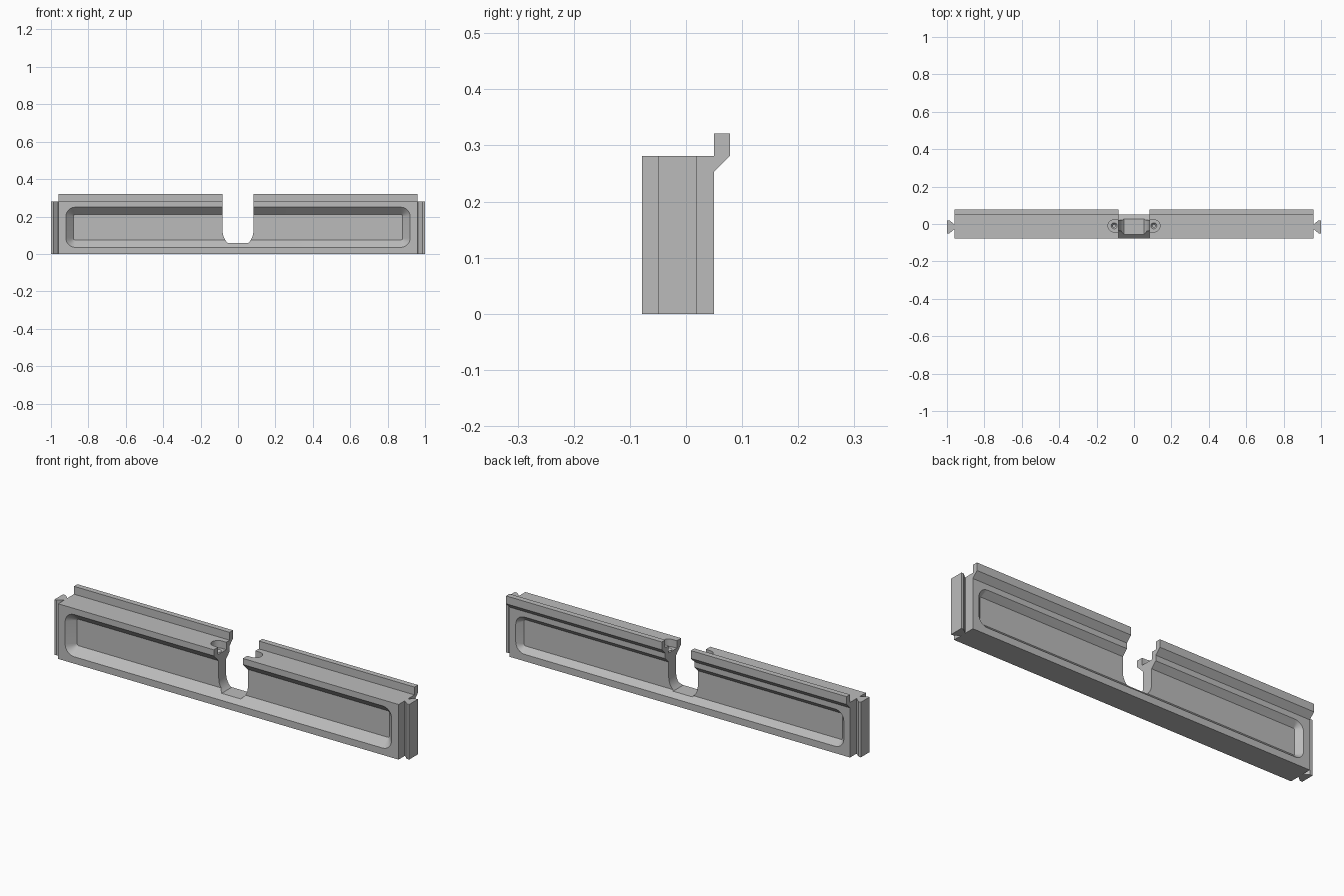
import bpy, bmesh, math

cube = bpy.data.objects.get("Cube")
if cube:
    bpy.data.objects.remove(cube, do_unlink=True)

GREY = (0.5, 0.5, 0.5, 1)
mat = bpy.data.materials.new("matte grey")
mat.use_nodes = True
mat.diffuse_color = GREY
mat.node_tree.nodes["Principled BSDF"].inputs["Base Color"].default_value = GREY


def loft(name, rings):
    """Closed solid through rings of matching points."""
    bm = bmesh.new()
    loops = [[bm.verts.new(p) for p in ring] for ring in rings]
    n = len(loops[0])
    for a, b in zip(loops, loops[1:]):
        for i in range(n):
            j = (i + 1) % n
            bm.faces.new((a[i], a[j], b[j], b[i]))
    bm.faces.new(loops[0])
    bm.faces.new(loops[-1])
    bmesh.ops.recalc_face_normals(bm, faces=bm.faces)
    mesh = bpy.data.meshes.new(name)
    bm.to_mesh(mesh)
    bm.free()
    mesh.materials.append(mat)
    obj = bpy.data.objects.new(name, mesh)
    bpy.context.collection.objects.link(obj)
    return obj


def combine(target, tool, operation):
    """Apply a boolean and discard the tool."""
    mod = target.modifiers.new(operation, 'BOOLEAN')
    mod.object, mod.operation, mod.solver = tool, operation, 'EXACT'
    bpy.context.view_layer.objects.active = target
    bpy.ops.object.modifier_apply(modifier=mod.name)
    bpy.data.objects.remove(tool, do_unlink=True)


def arc(cx, cy, r, start, end, steps):
    angles = [math.radians(start + (end - start) * i / steps) for i in range(steps + 1)]
    return [(cx + r * math.cos(a), cy + r * math.sin(a)) for a in angles]


def rounded_rect(half_x, z0, z1, r, y):
    pts = []
    corners = [(half_x - r, z1 - r), (r - half_x, z1 - r), (r - half_x, z0 + r), (half_x - r, z0 + r)]
    for k, (cx, cz) in enumerate(corners):
        pts += arc(cx, cz, r, k * 90, k * 90 + 90, 8)
    return [(x, y, z) for x, z in pts]


# Rail body with raised back lip
FRONT, BACK, TOP = -0.078, 0.05, 0.281
profile = [(FRONT, 0), (BACK, 0), (BACK, 0.253), (-FRONT, 0.281), (-FRONT, 0.321),
           (BACK, 0.321), (BACK, TOP), (FRONT, TOP)]
rail = loft("panel_rail", [[(x, y, z) for y, z in profile] for x in (-0.96, 0.96)])

# Dovetail tongues on both ends
MID = -0.015
for s in (-1, 1):
    half = [(0.95, 0.014), (0.962, 0.014), (0.987, 0.035), (1.0, 0.035)]
    outline = [(s * x, MID + w) for x, w in half] + [(s * x, MID - w) for x, w in reversed(half)]
    tongue = loft("end_tongue", [[(x, y, z) for x, y in outline] for z in (0, TOP)])
    combine(rail, tongue, 'UNION')

# Bevelled recessed panels: face y, inward direction, depth, half width, bottom, top
for y, d, depth, hx, z0, z1 in ((FRONT, 1, 0.04, 0.92, 0.035, 0.25),
                               (BACK, -1, 0.028, 0.925, 0.035, 0.225)):
    outer = dict(half_x=hx, z0=z0, z1=z1, r=0.05)
    inner = rounded_rect(hx - depth, z0 + depth, z1 - depth, 0.008, y + d * depth)
    tool = loft("recess", [rounded_rect(y=y - d * 0.02, **outer), rounded_rect(y=y, **outer), inner])
    combine(rail, tool, 'DIFFERENCE')

# Central slot with rounded sides and a flat floor
W, FLOOR, SPRING = 0.082, 0.058, 0.12
a = math.degrees(math.asin((SPRING - FLOOR) / W))
slot = [(W, 0.4), (-W, 0.4)] + arc(0, SPRING, W, 180, 180 + a, 10) + arc(0, SPRING, W, 360 - a, 360, 10)
combine(rail, loft("slot", [[(x, y, z) for x, z in slot] for y in (-0.2, 0.2)]), 'DIFFERENCE')

# Screw pockets beside the slot, each with a tapered hole
for s in (-1, 1):
    r = 0.033
    shape = [(0.05, MID + 0.005 - r)] + arc(0.106, MID + 0.005, r, -90, 90, 12) + [(0.05, MID + 0.005 + r)]
    pocket = loft("pocket", [[(s * x, y, z) for x, y in shape] for z in (0.243, 0.3)])
    combine(rail, pocket, 'DIFFERENCE')
    rings = [[(x, y, z) for x, y in arc(s * 0.106, MID + 0.005, hr, 0, 345, 23)]
             for hr, z in ((0.007, 0.2), (0.007, 0.232), (0.016, 0.243), (0.016, 0.26))]
    combine(rail, loft("screw_hole", rings), 'DIFFERENCE')

# Smooth the curved corners only
bpy.ops.object.select_all(action='DESELECT')
rail.select_set(True)
bpy.context.view_layer.objects.active = rail
bpy.ops.object.shade_smooth_by_angle(angle=math.radians(25))
